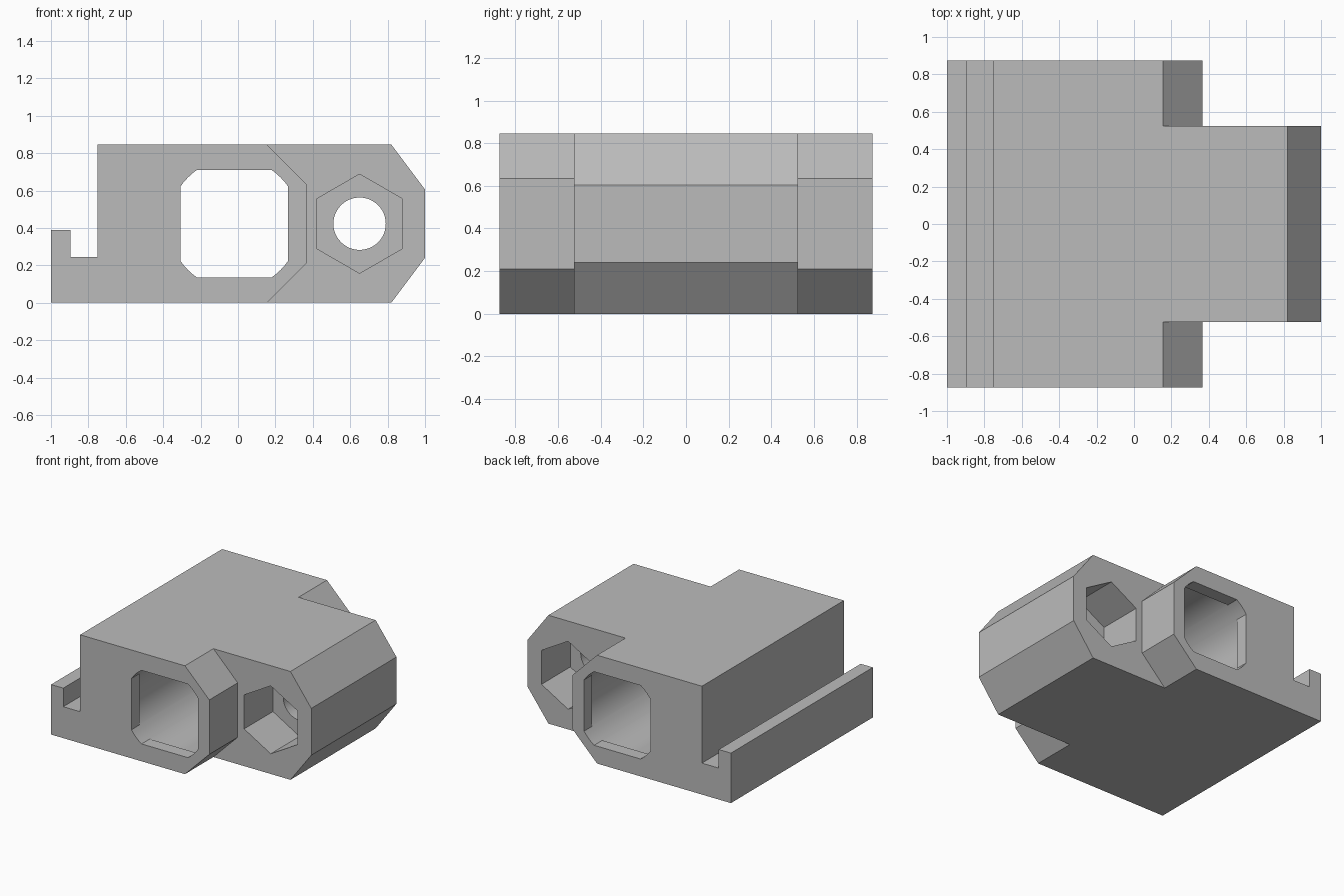
import bpy
import bmesh
import math

if "Cube" in bpy.data.objects:
    bpy.data.objects.remove(bpy.data.objects["Cube"], do_unlink=True)

HEIGHT = 0.845
MID = HEIGHT / 2
HALF_DEPTH = 0.875
ARM_HALF = 0.525

grey = bpy.data.materials.new("light grey plastic")
grey.use_nodes = True
grey.diffuse_color = (0.5, 0.5, 0.5, 1)
grey.node_tree.nodes["Principled BSDF"].inputs["Base Color"].default_value = (0.5, 0.5, 0.5, 1)


def prism(name, profile, y0, y1):
    """Extrude an (x, z) outline along y."""
    bm = bmesh.new()
    face = bm.faces.new([bm.verts.new((x, y0, z)) for x, z in profile])
    extruded = bmesh.ops.extrude_face_region(bm, geom=[face])["geom"]
    moved = [v for v in extruded if isinstance(v, bmesh.types.BMVert)]
    bmesh.ops.translate(bm, verts=moved, vec=(0, y1 - y0, 0))
    bmesh.ops.recalc_face_normals(bm, faces=bm.faces)
    mesh = bpy.data.meshes.new(name)
    bm.to_mesh(mesh)
    bm.free()
    mesh.materials.append(grey)
    obj = bpy.data.objects.new(name, mesh)
    bpy.context.collection.objects.link(obj)
    return obj


def ring(x, z, radius, sides, start=0.0):
    steps = [start + 2 * math.pi * i / sides for i in range(sides)]
    return [(x + radius * math.cos(a), z + radius * math.sin(a)) for a in steps]


def box(x0, x1, z0, z1):
    return [(x0, z0), (x1, z0), (x1, z1), (x0, z1)]


def cut(target, tool):
    """Subtract the tool from the target and discard the tool."""
    tool.hide_render = True
    mod = target.modifiers.new("cut", "BOOLEAN")
    mod.operation = "DIFFERENCE"
    mod.solver = "EXACT"
    mod.object = tool
    bpy.context.view_layer.objects.active = target
    bpy.ops.object.modifier_apply(modifier=mod.name)
    bpy.data.objects.remove(tool, do_unlink=True)


# Main block with hooked rail on the left end and chamfered nose on the right
body = prism("carriage_body", [
    (-1, 0), (0.82, 0), (1, 0.24), (1, HEIGHT - 0.24), (0.82, HEIGHT),
    (-0.75, HEIGHT), (-0.75, 0.245), (-0.895, 0.245), (-0.895, 0.39), (-1, 0.39),
], -HALF_DEPTH, HALF_DEPTH)

# Side notches narrow the nose and chamfer the shoulders; nut pockets on both sides
notch = [(0.055, -0.1), (1.2, -0.1), (1.2, HEIGHT + 0.1), (0.055, HEIGHT + 0.1),
         (0.365, HEIGHT - 0.21), (0.365, 0.21)]
for side in (-1, 1):
    cut(body, prism("notch_cutter", notch, side * ARM_HALF, side))
    hexagon = ring(0.65, MID, 0.265, 6, math.pi / 6)
    cut(body, prism("nut_pocket_cutter", hexagon, side * (ARM_HALF - 0.355), side * 0.7))

# Round bolt hole through the nose
cut(body, prism("bolt_hole_cutter", ring(0.65, MID, 0.14, 48), -1, 1))

# Bearing bore, with flat retaining lips left standing at both mouths
CX, FLAT, LIP = -0.02, 0.287, 0.1
bore = prism("bore_cutter", ring(CX, MID, 0.35, 64), -0.95, 0.95)
for side in (-1, 1):
    for s in (-1, 1):
        across = box(CX + s * FLAT, CX + s * 0.5, MID - 0.5, MID + 0.5)
        along = box(CX - 0.5, CX + 0.5, MID + s * FLAT, MID + s * 0.5)
        for outline in (across, along):
            cut(bore, prism("lip", outline, side * (HALF_DEPTH - LIP), side * 1.1))
cut(body, bore)

# Smooth bores, crisp edges
bpy.ops.object.select_all(action="DESELECT")
body.select_set(True)
bpy.context.view_layer.objects.active = body
bpy.ops.object.shade_smooth_by_angle(angle=math.radians(20))
